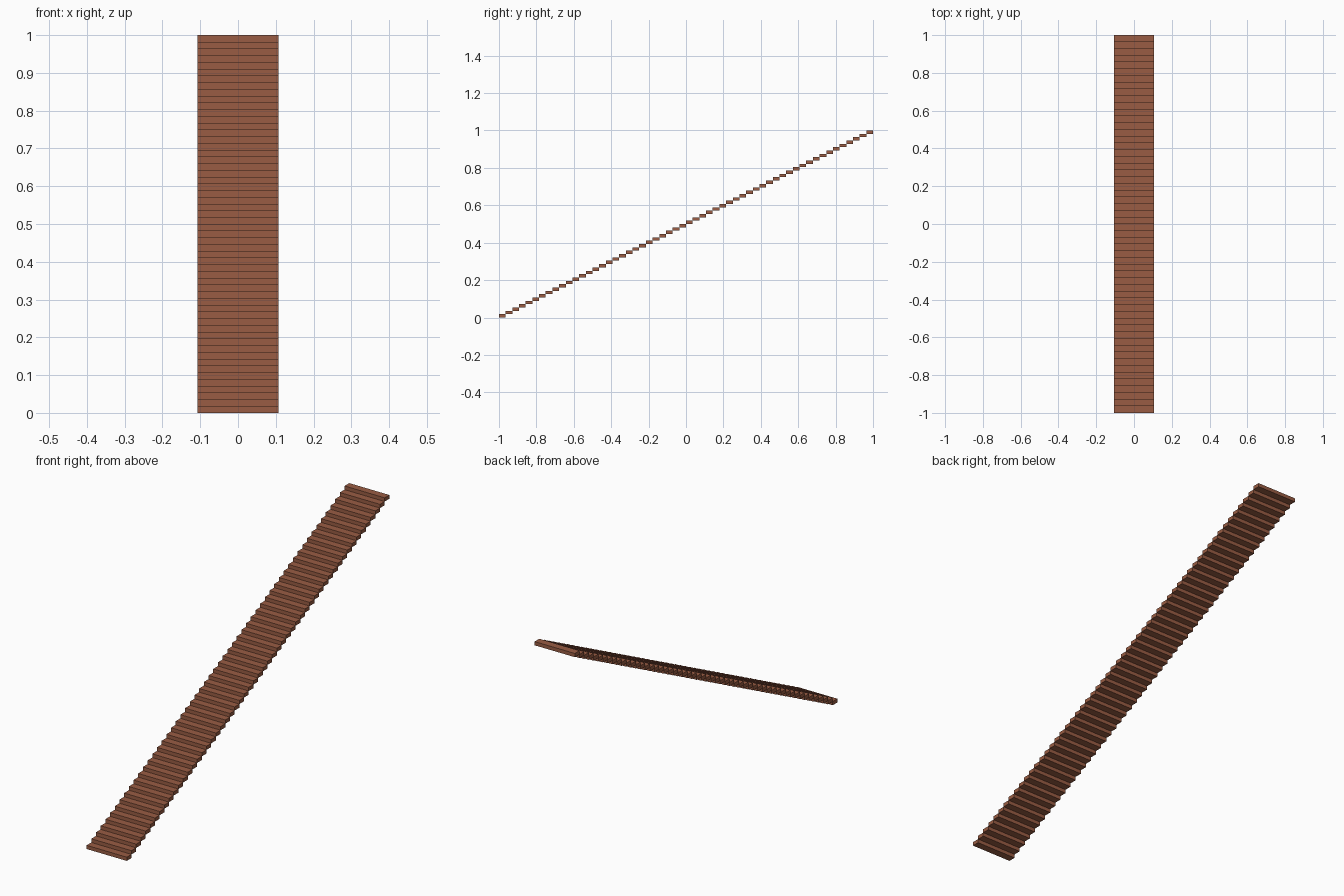
import bpy, bmesh

if "Cube" in bpy.data.objects:
    bpy.data.objects.remove(bpy.data.objects["Cube"])

STEPS = 56
RUN = 2.0 / STEPS      # depth of one tread
RISE = 1.0 / STEPS     # height of one tread
WIDTH = RUN * 6        # across x

# single brown wood colour
wood = bpy.data.materials.new("brown wood")
wood.diffuse_color = (0.319, 0.108, 0.057, 1)
wood.use_nodes = True
wood.node_tree.nodes["Principled BSDF"].inputs["Base Color"].default_value = wood.diffuse_color

# one shared slab mesh, origin at its lower front edge
mesh = bpy.data.meshes.new("tread")
bm = bmesh.new()
bmesh.ops.create_cube(bm, size=1)
for v in bm.verts:
    v.co = (v.co.x * WIDTH, (v.co.y + 0.5) * RUN, (v.co.z + 0.5) * RISE)
bm.to_mesh(mesh)
bm.free()
mesh.materials.append(wood)

# flight of treads, each touching the next along one edge
for i in range(STEPS):
    tread = bpy.data.objects.new(f"stair_tread_{i + 1:02d}", mesh)
    tread.location = (0, -1 + i * RUN, i * RISE)
    bpy.context.collection.objects.link(tread)
